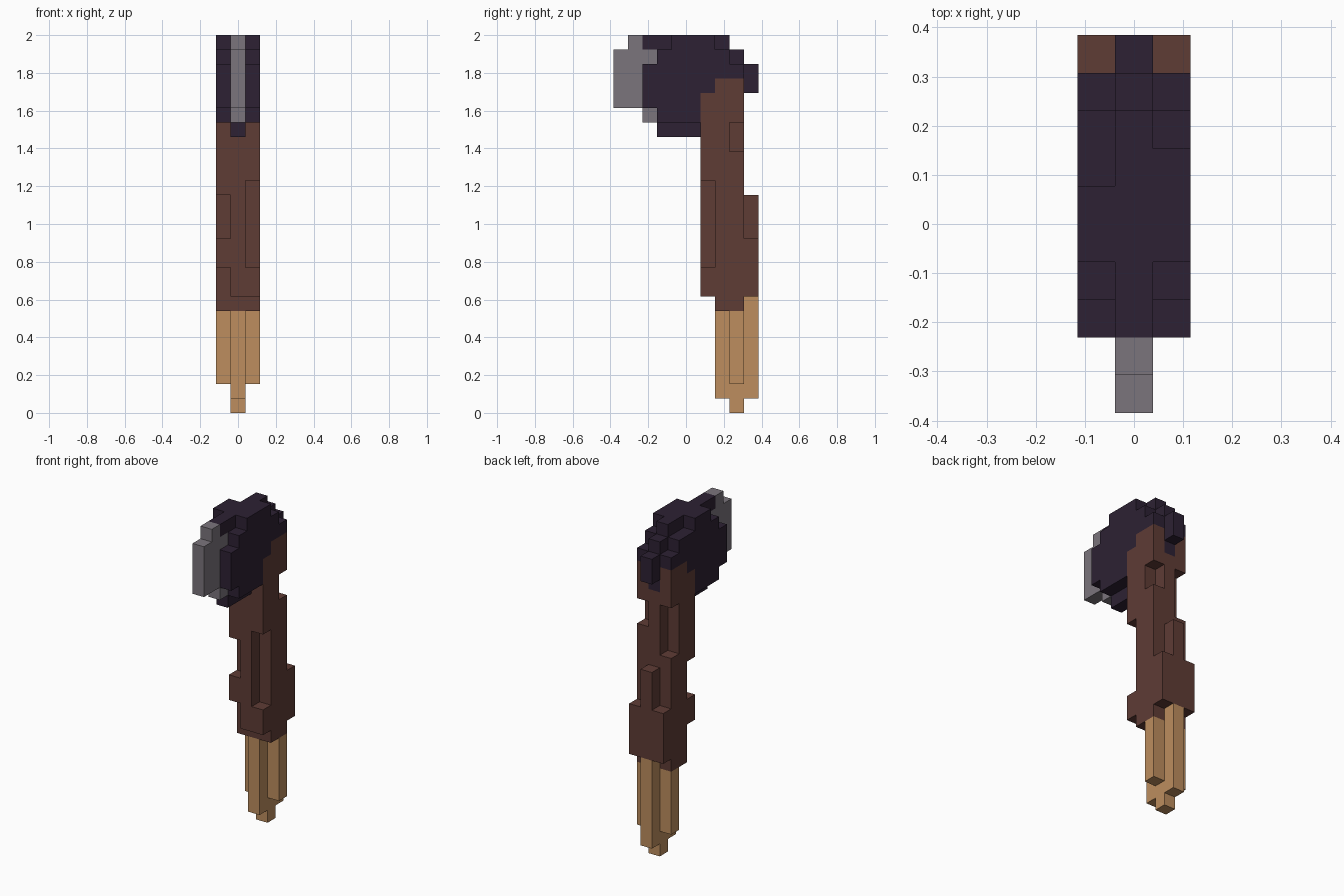
import bpy, bmesh
from mathutils import Vector

if "Cube" in bpy.data.objects:
    bpy.data.objects.remove(bpy.data.objects["Cube"], do_unlink=True)

U = 2 / 26          # edge length of one block
cells = {}          # (x, y, z) -> part name


def fill(part, x, y, z):
    """Fill (or clear, when part is None) a box of blocks; ranges are half open."""
    for i in range(*x):
        for j in range(*y):
            for k in range(*z):
                if part is None:
                    cells.pop((i, j, k), None)
                else:
                    cells[i, j, k] = part


ALL, MID, LEFT, RIGHT = (-1, 2), (0, 1), (1, 2), (-1, 0)

# Bare wooden tip: plus-shaped section, stepped at the bottom
fill("wooden_tip", MID, (2, 5), (1, 8))
fill("wooden_tip", MID, (3, 4), (0, 1))
fill("wooden_tip", ALL, (3, 4), (2, 7))

# Brown shaft with a raised band behind
fill("shaft", ALL, (1, 4), (8, 22))
fill("shaft", ALL, (2, 4), (7, 23))
fill("shaft", ALL, (4, 5), (8, 12))
fill("shaft", MID, (4, 5), (12, 15))

# Notches along the shaft corners
fill(None, LEFT, (1, 2), (10, 16))
fill(None, RIGHT, (1, 2), (12, 15))
fill(None, RIGHT, (1, 2), (8, 10))
fill(None, LEFT, (3, 4), (18, 20))
fill(None, RIGHT, (3, 4), (16, 20))

# Dark head: core, then stepped cheeks on each side
fill("head", MID, (-2, 1), (19, 26))
fill("head", MID, (1, 3), (23, 26))
fill("head", MID, (3, 4), (21, 25))
fill("head", MID, (4, 5), (22, 24))
fill("head", MID, (-3, -2), (25, 26))
for side, top_end in ((LEFT, 2), (RIGHT, 1)):
    fill("head", side, (-3, -2), (21, 24))
    fill("head", side, (-2, 1), (20, 25))
    fill("head", side, (1, 2), (22, 25))
    fill("head", side, (2, 3), (23, 25))
    fill("head", side, (3, 4), (23, 24))
    fill("head", side, (-1, top_end), (25, 26))

# Grey blade at the front
fill("blade", MID, (-5, -3), (21, 25))
fill("blade", MID, (-4, -3), (25, 26))
fill("blade", MID, (-3, -2), (20, 25))


def material(name, rgb):
    m = bpy.data.materials.new(name)
    m.use_nodes = True
    m.diffuse_color = (*rgb, 1)
    bsdf = next(n for n in m.node_tree.nodes if n.type == "BSDF_PRINCIPLED")
    bsdf.inputs["Base Color"].default_value = (*rgb, 1)
    return m


def build(part, mat):
    """Mesh the exposed block sides of one part and merge flat regions."""
    bm = bmesh.new()
    for cell, name in cells.items():
        if name != part:
            continue
        centre = Vector(cell) + Vector((0, 0.5, 0.5))
        for axis in range(3):
            for sign in (-1, 1):
                n = Vector((0, 0, 0))
                n[axis] = sign
                if tuple(int(a + b) for a, b in zip(cell, n)) in cells:
                    continue
                a = Vector((0, 0, 0))
                a[(axis + 1) % 3] = 1
                b = n.cross(a)
                corners = [centre + (n + s * a + t * b) / 2
                           for s, t in ((-1, -1), (1, -1), (1, 1), (-1, 1))]
                bm.faces.new([bm.verts.new(c * U) for c in corners])
    bmesh.ops.remove_doubles(bm, verts=bm.verts[:], dist=U * 0.01)
    bmesh.ops.dissolve_limit(bm, angle_limit=0.01, verts=bm.verts[:], edges=bm.edges[:])
    mesh = bpy.data.meshes.new(part)
    bm.to_mesh(mesh)
    bm.free()
    mesh.materials.append(mat)
    bpy.context.collection.objects.link(bpy.data.objects.new(part, mesh))


build("wooden_tip", material("light wood", (0.51, 0.27, 0.112)))
build("shaft", material("dark brown wood", (0.114, 0.045, 0.036)))
build("head", material("dark purple", (0.026, 0.0152, 0.033)))
build("blade", material("grey metal", (0.198, 0.178, 0.202)))
